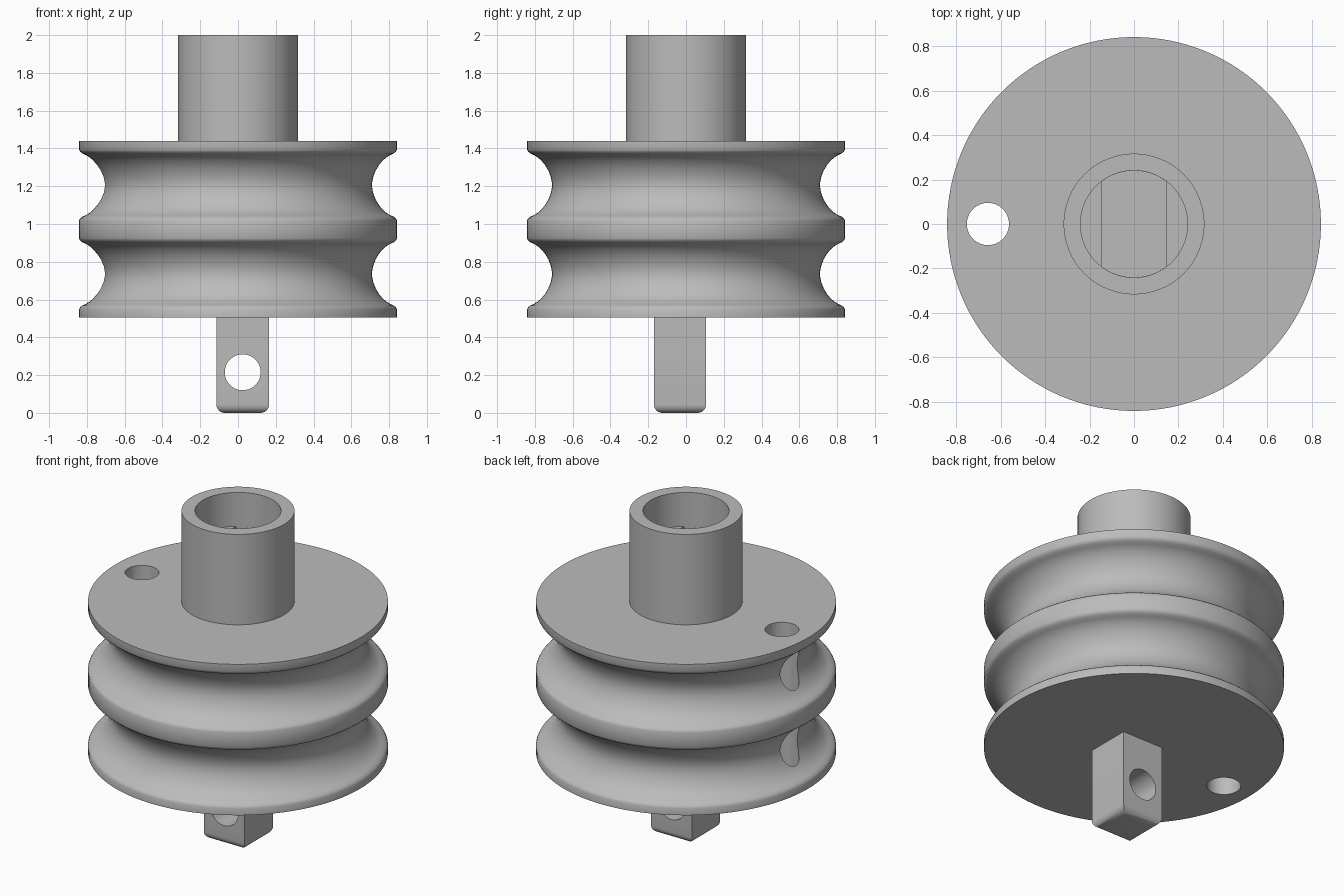
import bpy, bmesh, math
from mathutils import Matrix, Vector

default = bpy.data.objects.get("Cube")
if default:
    bpy.data.objects.remove(default, do_unlink=True)

grey = bpy.data.materials.new("plain grey")
grey.use_nodes = True
colour = (0.5, 0.5, 0.5, 1)
grey.diffuse_color = colour
grey.node_tree.nodes["Principled BSDF"].inputs["Base Color"].default_value = colour


def add_object(name, bm):
    bmesh.ops.recalc_face_normals(bm, faces=bm.faces)
    mesh = bpy.data.meshes.new(name)
    bm.to_mesh(mesh)
    bm.free()
    mesh.materials.append(grey)
    obj = bpy.data.objects.new(name, mesh)
    bpy.context.collection.objects.link(obj)
    return obj


def lathe(name, profile, steps=128):
    bm = bmesh.new()
    verts = [bm.verts.new((r, 0, z)) for r, z in profile]
    edges = [bm.edges.new(pair) for pair in zip(verts, verts[1:])]
    bmesh.ops.spin(bm, geom=verts + edges, cent=(0, 0, 0), axis=(0, 0, 1),
                   angle=math.tau, steps=steps)
    bmesh.ops.remove_doubles(bm, verts=bm.verts, dist=0.0001)
    return add_object(name, bm)


def prism(name, outline, depth, matrix):
    """Extrude a flat outline along its own z, then place it."""
    bm = bmesh.new()
    face = bm.faces.new([bm.verts.new((x, y, 0)) for x, y in outline])
    top = bmesh.ops.extrude_face_region(bm, geom=[face])["geom"]
    bmesh.ops.translate(bm, vec=(0, 0, depth),
                        verts=[v for v in top if isinstance(v, bmesh.types.BMVert)])
    bmesh.ops.transform(bm, matrix=matrix, verts=bm.verts)
    return add_object(name, bm)


def circle(radius, steps=64):
    return [(radius * math.cos(math.tau * i / steps),
             radius * math.sin(math.tau * i / steps)) for i in range(steps)]


def cut(target, cutter):
    mod = target.modifiers.new("cut", "BOOLEAN")
    mod.operation, mod.solver, mod.object = "DIFFERENCE", "EXACT", cutter
    bpy.context.view_layer.objects.active = target
    bpy.ops.object.modifier_apply(modifier=mod.name)
    bpy.data.objects.remove(cutter, do_unlink=True)


def smooth(obj):
    bpy.ops.object.select_all(action="DESELECT")
    obj.select_set(True)
    bpy.context.view_layer.objects.active = obj
    bpy.ops.object.shade_smooth_by_angle(angle=math.radians(40))


# Half of one groove: radius and height above the groove centre
half = [(0.842, 0.189), (0.837, 0.178), (0.826, 0.168), (0.806, 0.159),
        (0.787, 0.148), (0.767, 0.131), (0.747, 0.107), (0.729, 0.077),
        (0.715, 0.04), (0.708, 0)]
groove = half + [(r, -z) for r, z in reversed(half[:-1])]

# Double-grooved drum with the round socket on top
profile = [(0, 1.79), (0.241, 1.79), (0.241, 2), (0.317, 2), (0.317, 1.44), (0.842, 1.44)]
for centre in (1.206, 0.736):
    profile += [(r, centre + z) for r, z in groove]
profile += [(0.842, 0.505), (0, 0.505)]
drum = lathe("grooved_drum", profile)

# Rope hole through all flanges
cut(drum, prism("rope_hole_cutter", circle(0.095), 1.4,
                Matrix.Translation((-0.658, 0, 0.3))))

# Flat-sided slot in the floor of the socket
flat = 0.147
arc = [(x, y) for x, y in circle(0.2405, 180) if abs(x) < flat]
edge_y = math.sqrt(0.2405 ** 2 - flat ** 2)
corners = [(sx * flat, sy * edge_y) for sx in (-1, 1) for sy in (-1, 1)]
outline = sorted(arc + corners, key=lambda p: math.atan2(p[1], p[0]))
cut(drum, prism("slot_cutter", outline, 0.45, Matrix.Translation((0, 0, 1.44))))
smooth(drum)

# Square shank with rounded lower edges
bm = bmesh.new()
bmesh.ops.create_cube(bm, size=1, matrix=Matrix.Translation((0.025, -0.032, 0.26))
                      @ Matrix.Diagonal((0.28, 0.277, 0.52, 1)))
low = [e for e in bm.edges if all(v.co.z < 0.1 for v in e.verts)]
bmesh.ops.bevel(bm, geom=low, offset=0.045, segments=6, profile=0.5, affect="EDGES")
shank = add_object("square_shank", bm)

# Pin hole from front to back
cut(shank, prism("pin_hole_cutter", circle(0.095), 0.8,
                 Matrix.Translation(Vector((0.025, 0.4, 0.215)))
                 @ Matrix.Rotation(math.radians(90), 4, "X")))
smooth(shank)
